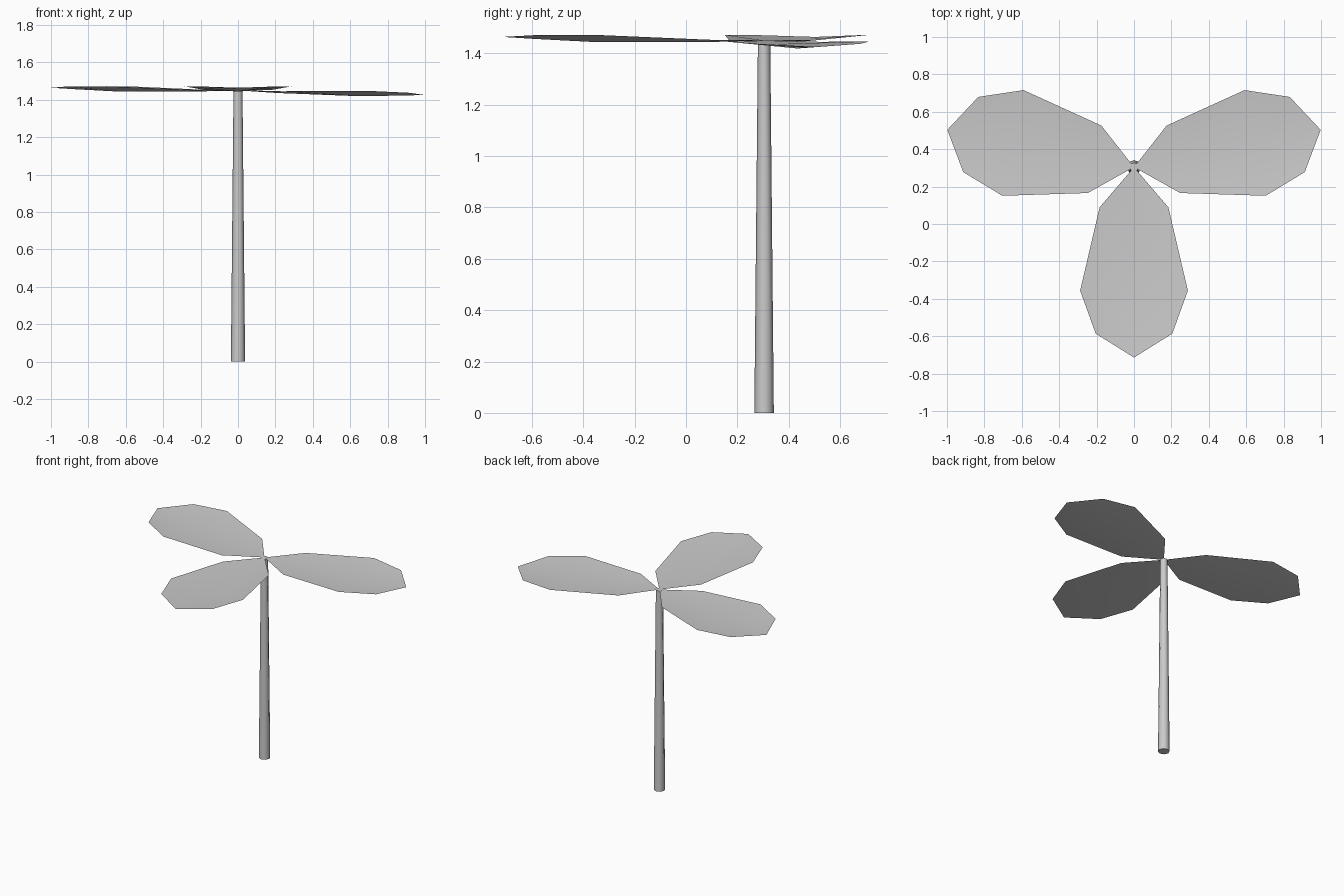
import bpy, bmesh, math
from mathutils import Matrix, Vector

if "Cube" in bpy.data.objects:
    bpy.data.objects.remove(bpy.data.objects["Cube"])

ROOT = Vector((0, 0.304, 1.45))

def finish(name, bm, smooth=True):
    bmesh.ops.recalc_face_normals(bm, faces=bm.faces[:])
    me = bpy.data.meshes.new(name)
    bm.to_mesh(me)
    bm.free()
    ob = bpy.data.objects.new(name, me)
    bpy.context.collection.objects.link(ob)
    for p in me.polygons:
        p.use_smooth = smooth and len(p.vertices) < 5
    return ob

# tapered stem
bm = bmesh.new()
bmesh.ops.create_cone(bm, cap_ends=True, segments=8, radius1=0.038,
                      radius2=0.024, depth=1.45,
                      matrix=Matrix.Translation((0, ROOT.y, 0.725)))
finish("stem", bm)

# leaf stations: distance from root, half width, edge height, midrib height
STATIONS = [(0.215, 0.184, 0.003, -0.006),
            (0.66, 0.288, 0.022, -0.006),
            (0.89, 0.205, 0.021, 0.006)]

def leaf(name, angle, droop):
    bm = bmesh.new()
    root = bm.verts.new((0, 0, 0))
    tip = bm.verts.new((1.018, 0, 0.014))
    rows = [[bm.verts.new((d, s * w, m if s == 0 else e)) for s in (-1, 0, 1)]
            for d, w, e, m in STATIONS]
    for i in (0, 1):
        bm.faces.new((root, rows[0][i], rows[0][i + 1]))
        for a, b in zip(rows, rows[1:]):
            bm.faces.new((a[i], b[i], b[i + 1], a[i + 1]))
        bm.faces.new((rows[-1][i], tip, rows[-1][i + 1]))
    bm.transform(Matrix.Translation(ROOT)
                 @ Matrix.Rotation(math.radians(angle), 4, 'Z')
                 @ Matrix.Rotation(droop, 4, 'Y'))
    ob = finish(name, bm)
    if sum(p.normal.z for p in ob.data.polygons) < 0:
        ob.data.flip_normals()

# three leaves spread around the stem top, the right one drooping slightly
leaf("front_leaf", -90, 0)
leaf("right_leaf", 11.3, 0.038)
leaf("left_leaf", 168.7, 0)
